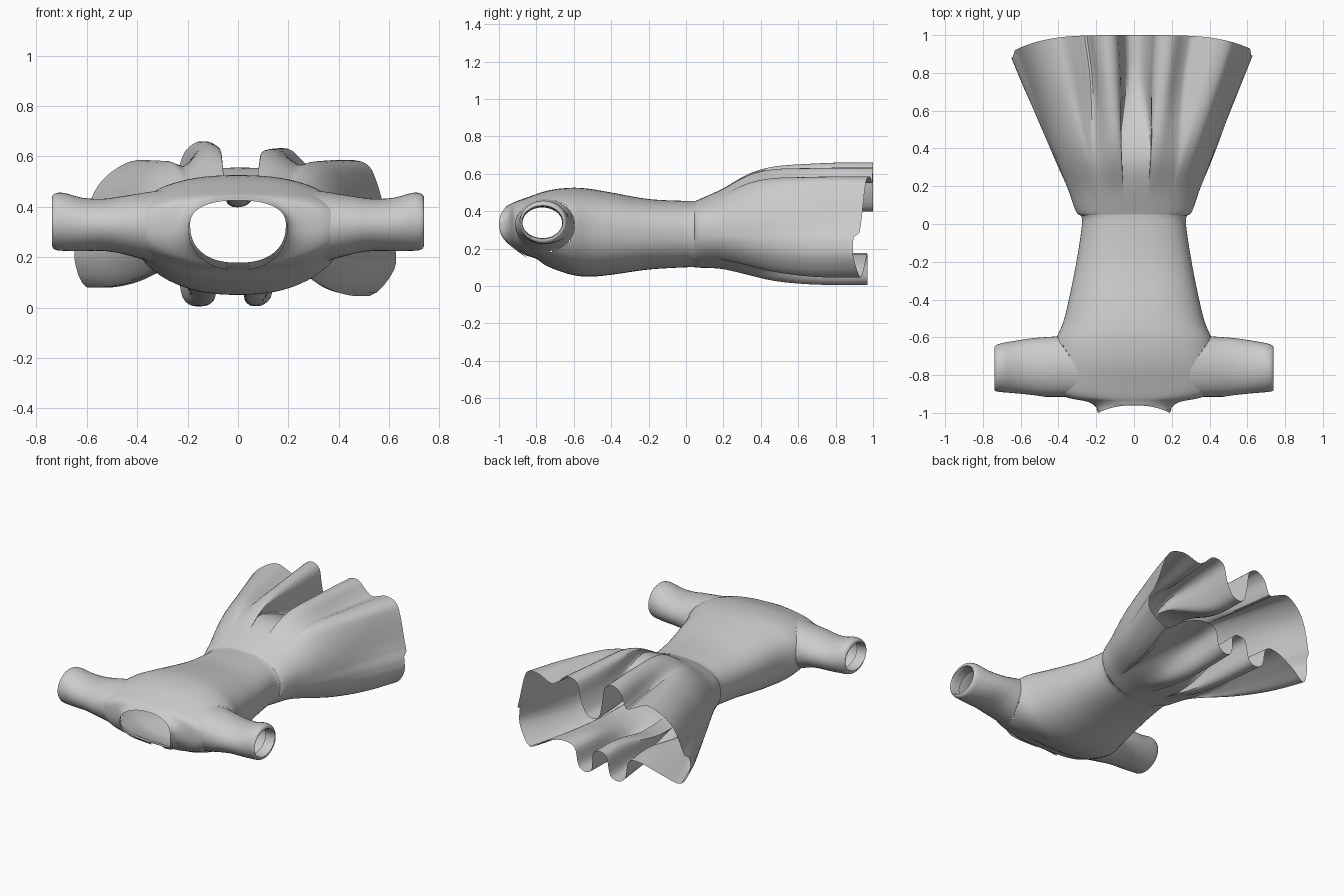
import bpy, bmesh
from math import sin, cos, pi, atan2, copysign
from mathutils import Vector
from mathutils.bvhtree import BVHTree

if "Cube" in bpy.data.objects:
    bpy.data.objects.remove(bpy.data.objects["Cube"])


def spline(rows, n, closed=False):
    """Catmull-Rom resampling of a list of tuples, n steps per span."""
    k, out = len(rows), []
    get = lambda i: rows[i % k] if closed else rows[max(0, min(k - 1, i))]
    for i in range(k if closed else k - 1):
        a, b, c, d = get(i - 1), get(i), get(i + 1), get(i + 2)
        for s in range(n):
            t = s / n
            out.append(tuple(
                0.5 * (2 * q + (r - p) * t + (2 * p - 5 * q + 4 * r - u) * t * t
                       + (3 * q - p - 3 * r + u) * t ** 3)
                for p, q, r, u in zip(a, b, c, d)))
    if not closed:
        out.append(tuple(rows[-1]))
    return out


def loft(rings, closed=True):
    bm = bmesh.new()
    vs = [[bm.verts.new(p) for p in ring] for ring in rings]
    n = len(rings[0])
    for a, b in zip(vs, vs[1:]):
        for i in range(n if closed else n - 1):
            j = (i + 1) % n
            bm.faces.new((a[i], a[j], b[j], b[i]))
    bmesh.ops.recalc_face_normals(bm, faces=bm.faces)
    return bm


def finish(bm, name, angle=0.7):
    me = bpy.data.meshes.new(name)
    bm.to_mesh(me)
    bm.free()
    ob = bpy.data.objects.new(name, me)
    bpy.context.collection.objects.link(ob)
    bpy.ops.object.select_all(action='DESELECT')
    ob.select_set(True)
    bpy.context.view_layer.objects.active = ob
    bpy.ops.object.shade_smooth_by_angle(angle=angle)
    return ob


def oval(a, hw, top, bot, zc, e=0.85):
    c, s = cos(a), sin(a)
    x = hw * copysign(abs(c) ** e, c)
    z = zc + (top - zc if s > 0 else zc - bot) * copysign(abs(s) ** e, s)
    return x, z


# Bodice: y, half width, top, bottom, centre height, y shift of top / underside
BODICE = [
    (0.05, .285, .455, .100, .29, 0, 0), (0.0, .275, .455, .100, .29, 0, 0),
    (-.20, .305, .465, .088, .29, 0, 0), (-.40, .345, .500, .060, .30, 0, 0),
    (-.52, .375, .520, .050, .31, 0, 0), (-.62, .415, .525, .062, .32, 0, 0),
    (-.74, .430, .510, .105, .325, 0, 0), (-.86, .420, .470, .145, .33, 0, .06),
    (-.915, .365, .45, .163, .33, 0, .06), (-.94, .25, .437, .172, .33, 0, .07),
    (-.965, .205, .43, .175, .33, .01, .09), (-1.0, .19, .425, .178, .33, .04, .12)]
N = 72
rings = []
for y, hw, top, bot, zc, up, dn in spline(BODICE, 5):
    ring = []
    for i in range(N):
        a = 2 * pi * i / N
        x, z = oval(a, hw, top, bot, zc)
        ring.append((x, y + (up if sin(a) > 0 else dn) * sin(a) ** 2, z))
    rings.append(ring)
neck = rings[-1]
body = loft(rings)
tree = BVHTree.FromBMesh(body)

# Armholes cut out of the bodice sides
AY, AZ, RY, RZ = -.755, .325, .160, .14
holes = []
for f in body.faces:
    c = f.calc_center_median()
    if abs(c.x) > .25 and ((c.y - AY) / RY) ** 2 + ((c.z - AZ) / RZ) ** 2 < .93:
        holes.append(f)
bmesh.ops.delete(body, geom=holes, context='FACES')
finish(body, "bodice")

# Sleeves: x, centre y, radius y, centre z, radius z; last rows are the turned-in hem
SLEEVE = [
    (.47, -.757, .158, .328, .112), (.54, -.755, .150, .328, .103),
    (.62, -.757, .140, .330, .106), (.69, -.760, .131, .340, .115),
    (.725, -.763, .124, .341, .112), (.738, -.765, .115, .341, .098),
    (.730, -.768, .108, .340, .086), (.67, -.768, .106, .338, .082)]
M = 40
for side, label in ((1, "right_sleeve"), (-1, "left_sleeve")):
    first = []
    for i in range(M):
        y = AY + RY * cos(2 * pi * i / M)
        z = AZ + RZ * sin(2 * pi * i / M)
        hit = tree.ray_cast(Vector((side * 2, y, z)), Vector((-side, 0, 0)))[0]
        first.append((hit.x if hit and abs(hit.x) > .25 else side * .34, y, z))
    tube = [first]
    for x, yc, ry, zc, rz in spline(SLEEVE, 3):
        tube.append([(side * x, yc + ry * cos(2 * pi * i / M),
                      zc + rz * sin(2 * pi * i / M)) for i in range(M)])
    finish(loft(tube), label)

# Skirt: pleated hem outline (x, z), blended from the oval waist
HEM = [
    (.59, .36), (.55, .50), (.51, .57), (.42, .585), (.32, .55), (.27, .57),
    (.20, .63), (.12, .61), (.09, .50), (.04, .41), (-.04, .41), (-.07, .52),
    (-.09, .63), (-.15, .66), (-.21, .62), (-.25, .53), (-.31, .55), (-.40, .585),
    (-.50, .54), (-.57, .46), (-.62, .32), (-.65, .20), (-.60, .08), (-.48, .12),
    (-.34, .17), (-.25, .16), (-.22, .04), (-.17, .005), (-.11, .03), (-.08, .15),
    (-.02, .17), (.02, .14), (.03, .03), (.08, .005), (.13, .04), (.16, .15),
    (.26, .17), (.40, .12), (.52, .045), (.62, .15), (.62, .26)]
# distance, half width, top, bottom
SKIRT = [
    (0.0, .283, .453, .102), (.025, .308, .463, .098), (.15, .350, .520, .092),
    (.30, .410, .595, .070), (.45, .468, .630, .045), (.65, .540, .630, .030),
    (.95, .650, .630, .020)]
hem = spline(HEM, 4, closed=True)
rings = []
for d, hw, top, bot in spline(SKIRT, 6):
    t = d / .95
    w = max(0, min(1, (t - .1) / .75))
    w = w * w * (3 - 2 * w)
    ring = []
    for hx, hz in hem:
        a = atan2((hz - .31) / .30, hx / .62)
        ox, oz = oval(a, hw, top, bot, .30, 0.9)
        end = 1.0 - .09 * (abs(hx) / .65) ** 4 - (.03 if hz < .28 else 0)
        ring.append((ox + (hx * hw / .65 - ox) * w, .045 + t * (end - .045),
                     max(.001, oz + (hz - oz) * w)))
    rings.append(ring)
finish(loft(rings), "skirt", 0.6)

# Collar flaps hanging from the neckline
for side, label in ((1, "right_collar"), (-1, "left_collar")):
    edge = [p for p in neck if side * p[0] > .035 and p[2] < .35]
    edge.sort(key=lambda p: -p[2])
    outer = []
    for i, (x, y, z) in enumerate(edge):
        k = i / (len(edge) - 1)
        outer.append((x * 1.04, y + .015 + .02 * k, z - .008 - .022 * k))
    finish(loft([edge, outer], closed=False), label)
